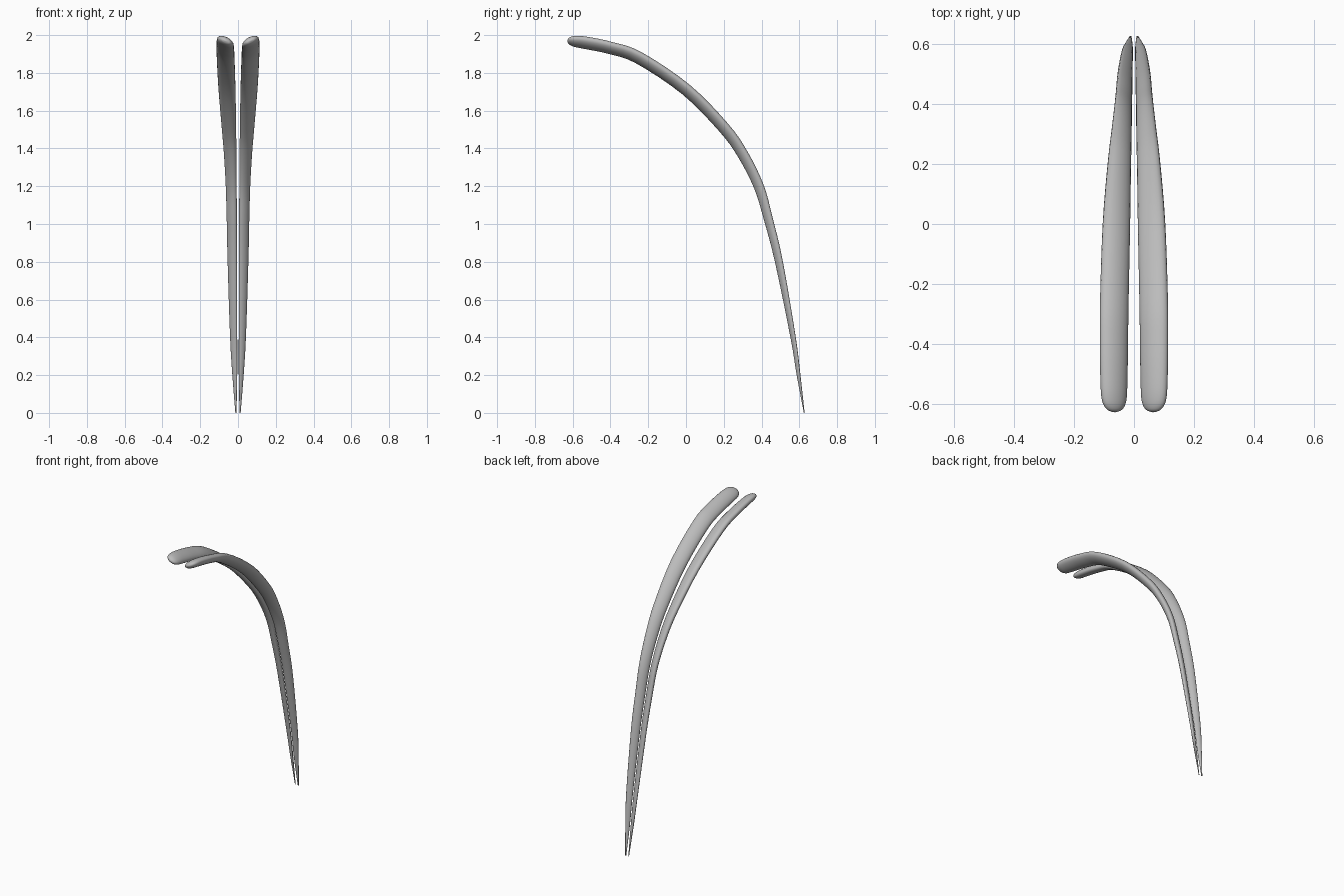
import bpy
import bmesh
import math
from mathutils import Vector

cube = bpy.data.objects.get("Cube")
if cube:
    bpy.data.objects.remove(cube, do_unlink=True)

SIDES = 20        # points around each cross-section
STEPS = 4         # rings between two stations
SKEW = math.radians(30)   # leans the oval section so its outer edge sits higher

# Stations from the pointed foot to the blunt tip:
# y, z, half thickness, inner x, outer x
STATIONS = [
    (.626, 0, .002, .008, .014),
    (.596, .2, .01, .004, .03),
    (.567, .4, .014, .004, .042),
    (.492, .8, .021, .005, .055),
    (.435, 1.03, .024, .006, .06),
    (.385, 1.2, .027, .007, .065),
    (.3, 1.37, .029, .008, .075),
    (.2, 1.51, .031, .01, .087),
    (0, 1.712, .032, .013, .104),
    (-.25, 1.88, .033, .018, .113),
    (-.4, 1.932, .033, .02, .114),
    (-.53, 1.959, .033, .022, .112),
    (-.59, 1.967, .029, .026, .107),
    (-.618, 1.97, .018, .039, .092),
    (-.628, 1.971, .004, .06, .072),
]


def smooth_stations(rows, steps):
    """Catmull-Rom interpolation through the stations."""
    pts = [Vector(r) for r in rows]
    pts = [pts[0] * 2 - pts[1]] + pts + [pts[-1] * 2 - pts[-2]]
    result = []
    for a, b, c, d in zip(pts, pts[1:], pts[2:], pts[3:]):
        for k in range(steps):
            t = k / steps
            result.append((b * 2 + (c - a) * t + (a * 2 - b * 5 + c * 4 - d) * t ** 2
                           + (b * 3 - a - c * 3 + d) * t ** 3) / 2)
    result.append(pts[-2])
    return result


def make_horn(name, side, material):
    """Sweep a skewed oval along the curved path, on one side of the centre."""
    bm = bmesh.new()
    path = smooth_stations(STATIONS, STEPS)
    rings = []
    for i, (y, z, thick, inner, outer) in enumerate(path):
        before, after = path[max(i - 1, 0)], path[min(i + 1, len(path) - 1)]
        along = Vector((0, after[0] - before[0], after[1] - before[1])).normalized()
        normal = Vector((0, along.z, -along.y))
        centre = Vector((side * (inner + outer) / 2, y, z))
        ring = []
        for k in range(SIDES):
            t = math.tau * k / SIDES
            across = Vector((side * math.cos(t) * (outer - inner) / 2, 0, 0))
            ring.append(bm.verts.new(centre + across + normal * thick * math.sin(t + SKEW)))
        rings.append(ring)
    for low, high in zip(rings, rings[1:]):
        for k in range(SIDES):
            n = (k + 1) % SIDES
            bm.faces.new((low[k], low[n], high[n], high[k]))
    bm.faces.new(rings[0])
    bm.faces.new(rings[-1])
    bmesh.ops.recalc_face_normals(bm, faces=bm.faces)
    for face in bm.faces:
        face.smooth = True

    # Keep the foot exactly on the floor
    for v in bm.verts:
        v.co.z = max(v.co.z, 0)

    mesh = bpy.data.meshes.new(name)
    bm.to_mesh(mesh)
    bm.free()
    mesh.materials.append(material)
    obj = bpy.data.objects.new(name, mesh)
    bpy.context.collection.objects.link(obj)
    return obj


# Plain grey finish
grey = bpy.data.materials.new("grey")
grey.use_nodes = True
colour = (.5, .5, .5, 1)
grey.diffuse_color = colour
grey.node_tree.nodes["Principled BSDF"].inputs["Base Color"].default_value = colour

# Mirrored pair of curved blades
make_horn("left_curved_blade", 1, grey)
make_horn("right_curved_blade", -1, grey)
